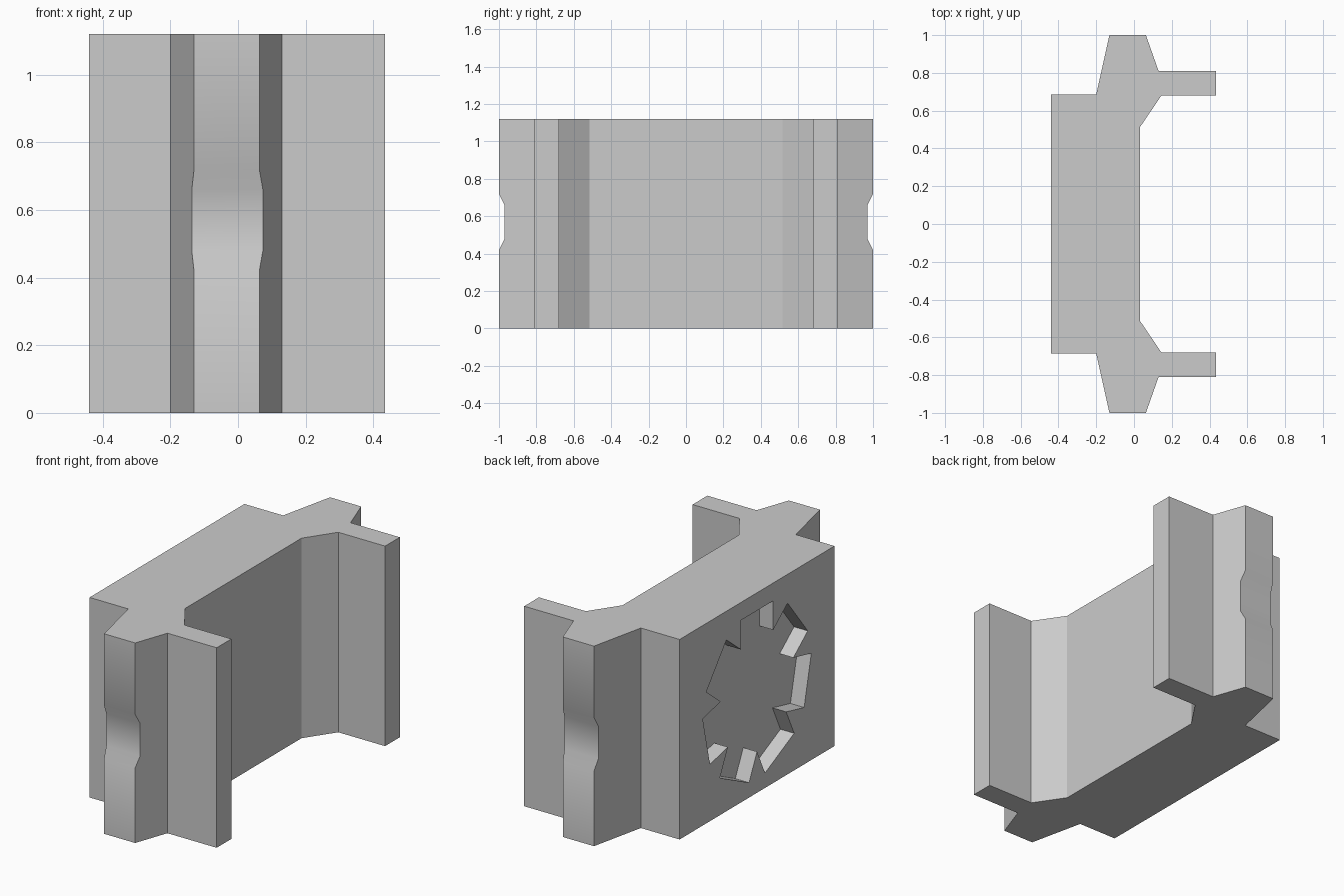
import bpy, bmesh
from math import sin, cos, pi, radians
from mathutils import Matrix

cube = bpy.data.objects.get("Cube")
if cube:
    bpy.data.objects.remove(cube, do_unlink=True)

HEIGHT = 1.12
grey = bpy.data.materials.new("plain grey")
grey.use_nodes = True
grey.diffuse_color = (0.6, 0.6, 0.6, 1)
grey.node_tree.nodes["Principled BSDF"].inputs["Base Color"].default_value = (0.6, 0.6, 0.6, 1)


def prism(name, outline, direction):
    """Extrude a closed outline of 3D points along a direction."""
    bm = bmesh.new()
    face = bm.faces.new([bm.verts.new(p) for p in outline])
    ext = bmesh.ops.extrude_face_region(bm, geom=[face])
    bmesh.ops.translate(bm, vec=direction,
                        verts=[v for v in ext["geom"] if isinstance(v, bmesh.types.BMVert)])
    bmesh.ops.recalc_face_normals(bm, faces=bm.faces)
    mesh = bpy.data.meshes.new(name)
    bm.to_mesh(mesh)
    bm.free()
    mesh.materials.append(grey)
    obj = bpy.data.objects.new(name, mesh)
    bpy.context.collection.objects.link(obj)
    return obj


# Rail body: half outline mirrored across y, extruded upward
half = [(-0.44, 0.685), (-0.2, 0.685), (-0.13, 1), (0.063, 1), (0.13, 0.81),
        (0.435, 0.81), (0.435, 0.68), (0.145, 0.68), (0.033, 0.515)]
outline = half + [(x, -y) for x, y in reversed(half)]
body = prism("channel_body", [(x, y, 0) for x, y in outline], (0, 0, HEIGHT))

# Shallow grip notches on the two narrow ends
cutters = []
for side, name in ((-1, "front_notch_cutter"), (1, "back_notch_cutter")):
    notch = [(1.03, 0.36), (0.97, 0.48), (0.97, 0.66), (1.03, 0.78)]
    cutters.append(prism(name, [(-0.4, side * y, z) for y, z in notch], (0.8, 0, 0)))

# Seven-toothed pocket in the broad face: straight slots meeting in sharp valleys
TEETH, TIP, WIDTH, DEPTH = 7, 0.46, 0.143, 0.085
valley = WIDTH / sin(pi / TEETH)
points = []
for i in range(TEETH):
    turn = Matrix.Rotation(2 * pi * i / TEETH, 2)
    v = pi / TEETH
    for y, z in ((-WIDTH, TIP), (WIDTH, TIP), (valley * sin(v), valley * cos(v))):
        a = 2 * pi * i / TEETH
        points.append((-0.44 - 0.1, y * cos(a) + z * sin(a),
                       HEIGHT / 2 + z * cos(a) - y * sin(a)))
cutters.append(prism("gear_pocket_cutter", points, (0.1 + DEPTH, 0, 0)))

for cutter in cutters:
    mod = body.modifiers.new(cutter.name, "BOOLEAN")
    mod.operation = "DIFFERENCE"
    mod.solver = "EXACT"
    mod.object = cutter

# Bake the cuts, then drop the cutters
bpy.ops.object.select_all(action="DESELECT")
body.select_set(True)
bpy.context.view_layer.objects.active = body
for mod in list(body.modifiers):
    bpy.ops.object.modifier_apply(modifier=mod.name)
for cutter in cutters:
    bpy.data.objects.remove(cutter, do_unlink=True)

# Soft shading only across the gentle notch slopes
bpy.ops.object.shade_smooth_by_angle(angle=radians(30))
